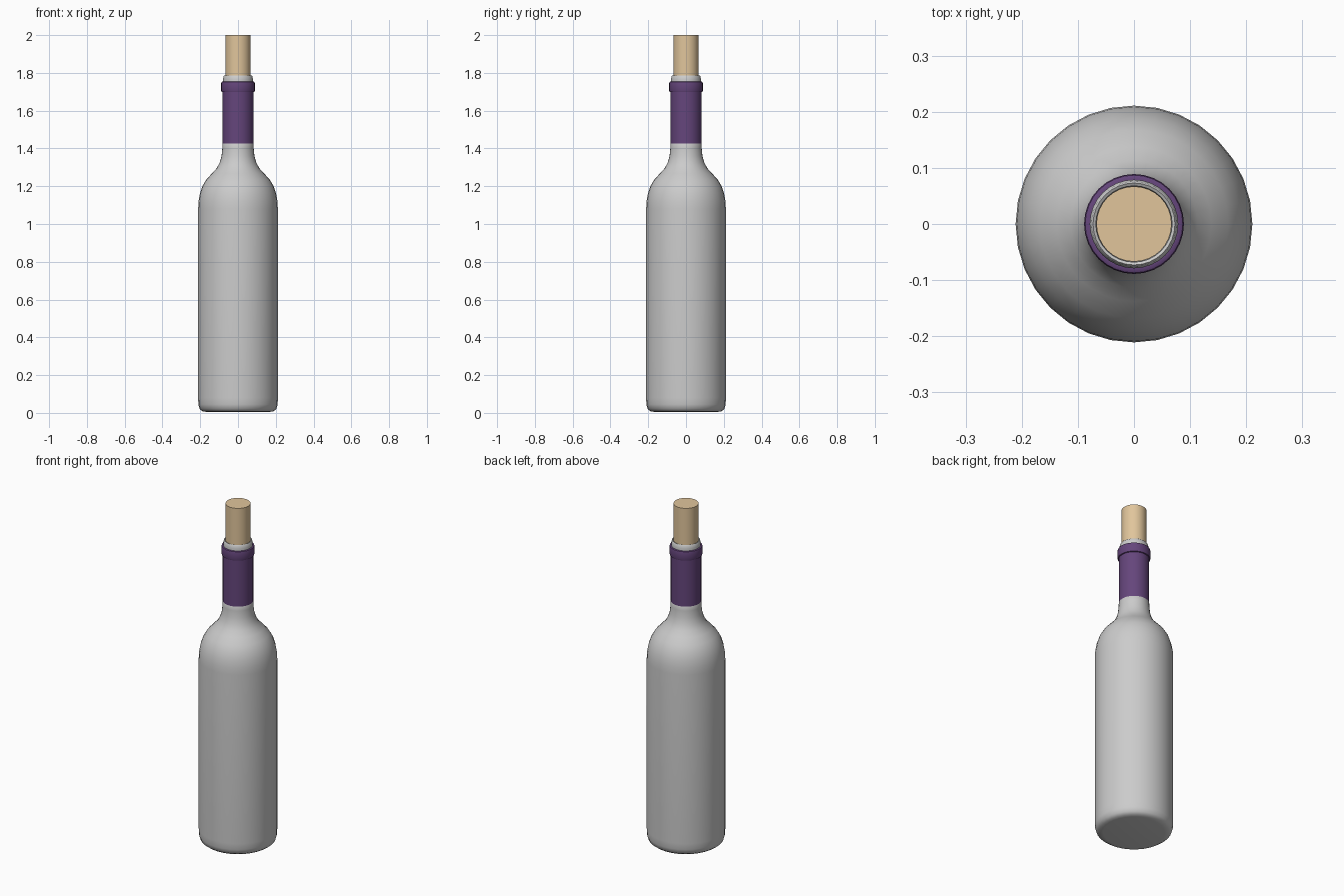
import bpy, bmesh, math

if "Cube" in bpy.data.objects:
    bpy.data.objects.remove(bpy.data.objects["Cube"])

SIDES = 32


def lathe(name, profile, color=None, angle=40):
    """Revolve (radius, z) points around z; radius 0 makes a pole."""
    bm = bmesh.new()
    verts = [bm.verts.new((r, 0, z)) for r, z in profile]
    edges = [bm.edges.new(pair) for pair in zip(verts, verts[1:])]
    bmesh.ops.spin(bm, geom=verts + edges, cent=(0, 0, 0), axis=(0, 0, 1),
                   angle=2 * math.pi, steps=SIDES, use_merge=True)
    bmesh.ops.remove_doubles(bm, verts=bm.verts, dist=1e-5)
    bmesh.ops.recalc_face_normals(bm, faces=bm.faces)
    mesh = bpy.data.meshes.new(name)
    bm.to_mesh(mesh)
    bm.free()
    obj = bpy.data.objects.new(name, mesh)
    bpy.context.collection.objects.link(obj)
    if color:
        mat = bpy.data.materials.new(name + "_color")
        mat.diffuse_color = color
        mat.use_nodes = True
        mat.node_tree.nodes["Principled BSDF"].inputs["Base Color"].default_value = mat.diffuse_color
        mesh.materials.append(mat)
    bpy.ops.object.select_all(action='DESELECT')
    bpy.context.view_layer.objects.active = obj
    obj.select_set(True)
    bpy.ops.object.shade_smooth_by_angle(angle=math.radians(angle))
    return obj


# Glass bottle: base, body, shoulder, neck and lip
lathe("bottle", [
    (0, 0.005), (0.165, 0.005), (0.187, 0.008), (0.203, 0.02), (0.21, 0.045),
    (0.211, 0.08), (0.211, 1.08), (0.209, 1.12), (0.202, 1.16),
    (0.189, 1.2), (0.168, 1.235), (0.138, 1.268), (0.113, 1.295),
    (0.097, 1.325), (0.087, 1.36), (0.083, 1.4), (0.082, 1.425),
    (0.079, 1.43), (0.079, 1.765), (0.076, 1.782), (0.073, 1.786),
    (0.068, 1.783), (0.067, 1.77)])

# Foil sleeve with a raised collar
lathe("foil_sleeve", [
    (0.079, 1.42), (0.082, 1.42), (0.082, 1.698), (0.087, 1.7),
    (0.089, 1.706), (0.089, 1.745), (0.087, 1.752), (0.083, 1.754),
    (0.078, 1.754)], (0.13, 0.06, 0.2, 1))

# Cork
lathe("cork", [(0, 1.6), (0.067, 1.6), (0.067, 2.0), (0, 2.0)],
      (0.75, 0.56, 0.33, 1))
